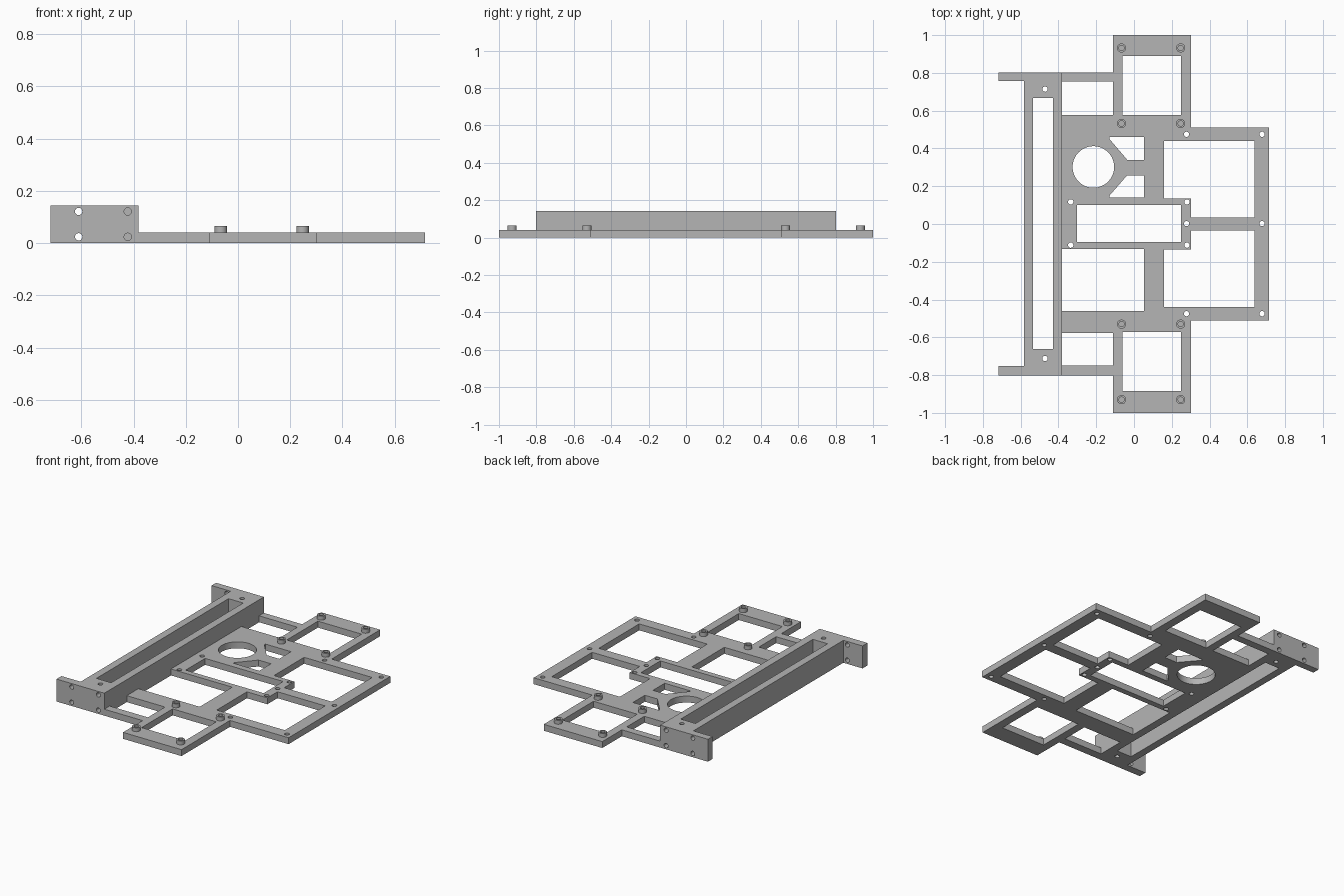
import bpy, bmesh, math
from mathutils import Matrix

if "Cube" in bpy.data.objects:
    bpy.data.objects.remove(bpy.data.objects["Cube"])

grey = bpy.data.materials.new("mid_grey")
grey.diffuse_color = (0.46, 0.46, 0.46, 1)
grey.use_nodes = True
grey.node_tree.nodes["Principled BSDF"].inputs["Base Color"].default_value = grey.diffuse_color


def circle(x, y, r, n=32):
    return [(x + r * math.cos(2 * math.pi * i / n),
             y + r * math.sin(2 * math.pi * i / n)) for i in range(n)]


def rect(x0, x1, y0, y1):
    return [(x0, y0), (x1, y0), (x1, y1), (x0, y1)]


def slab(name, loops, z0, z1, matrix=None):
    """Extrude an outline (first loop) with holes (other loops) from z0 to z1."""
    cu = bpy.data.curves.new(name + "_profile", 'CURVE')
    cu.dimensions = '2D'
    cu.fill_mode = 'BOTH'
    cu.extrude = (z1 - z0) / 2
    for pts in loops:
        sp = cu.splines.new('POLY')
        sp.points.add(len(pts) - 1)
        for p, (x, y) in zip(sp.points, pts):
            p.co = (x, y, 0, 1)
        sp.use_cyclic_u = True
    tmp = bpy.data.objects.new(name + "_tmp", cu)
    bpy.context.collection.objects.link(tmp)
    bpy.context.view_layer.update()
    dg = bpy.context.evaluated_depsgraph_get()
    me = bpy.data.meshes.new_from_object(tmp.evaluated_get(dg))
    bpy.data.objects.remove(tmp)
    bm = bmesh.new()
    bm.from_mesh(me)
    bmesh.ops.remove_doubles(bm, verts=bm.verts, dist=1e-5)
    bmesh.ops.translate(bm, verts=bm.verts, vec=(0, 0, (z0 + z1) / 2))
    if matrix:
        bm.transform(matrix)
    bmesh.ops.recalc_face_normals(bm, faces=bm.faces)
    bm.to_mesh(me)
    bm.free()
    me.name = name
    me.materials.clear()
    me.materials.append(grey)
    ob = bpy.data.objects.new(name, me)
    bpy.context.collection.objects.link(ob)
    bpy.ops.object.select_all(action='DESELECT')
    ob.select_set(True)
    bpy.context.view_layer.objects.active = ob
    bpy.ops.object.shade_smooth_by_angle(angle=math.radians(30))
    return ob


T = 0.041   # plate thickness
H = 0.143   # bracket height

# Base plate: outer outline with the notches that open towards the bracket
outline = [
    (-0.11, 1.0), (-0.11, 0.803), (-0.38, 0.803), (-0.38, 0.755), (-0.11, 0.755),
    (-0.11, 0.577), (-0.38, 0.577), (-0.38, -0.132), (0.052, -0.132),
    (0.052, -0.46), (-0.38, -0.46), (-0.38, -0.577), (-0.11, -0.577),
    (-0.11, -0.75), (-0.38, -0.75), (-0.38, -0.803), (-0.11, -0.803),
    (-0.11, -1.0), (0.302, -1.0), (0.302, -0.512), (0.715, -0.512),
    (0.715, 0.512), (0.302, 0.512), (0.302, 1.0)]
windows = [
    rect(-0.06, 0.248, 0.577, 0.89),
    rect(-0.06, 0.248, -0.885, -0.573),
    rect(-0.302, 0.248, -0.096, 0.1),
    circle(-0.215, 0.302, 0.11, 64),
    [(-0.13, 0.46), (-0.13, 0.45), (-0.036, 0.34), (0.052, 0.34), (0.052, 0.46)],
    [(-0.13, 0.14), (-0.13, 0.15), (-0.036, 0.258), (0.052, 0.258), (0.052, 0.14)]]
# Stepped windows on the right, one each side of the middle bar
for s in (1, -1):
    windows.append([(0.158, 0.136 * s), (0.302, 0.136 * s), (0.302, 0.034 * s),
                    (0.638, 0.034 * s), (0.638, 0.44 * s), (0.158, 0.44 * s)])
screws = [(-0.335, 0.117), (0.28, 0.117), (-0.335, -0.112), (0.28, -0.112)]
screws += [(x, y) for x in (0.278, 0.678) for y in (-0.475, 0.002, 0.475)]
slab("base_plate", [outline] + windows + [circle(x, y, 0.014) for x, y in screws], 0, T)

# Hollow standoffs on the two end frames
for i, (x, y) in enumerate((x, y) for x in (-0.066, 0.247)
                           for y in (-0.93, -0.53, 0.532, 0.932)):
    slab(f"standoff_{i + 1}", [circle(x, y, 0.024), circle(x, y, 0.014)], T, 0.066)

# Tall slotted rail with a vertical hole in each end block
slab("bracket_rail", [rect(-0.582, -0.38, -0.753, 0.757),
                      rect(-0.534, -0.43, -0.663, 0.667),
                      circle(-0.471, 0.714, 0.014), circle(-0.471, -0.712, 0.014)], 0, H)

# End plates with four cross holes, profile drawn in x-z and extruded along y
stand_up = Matrix(((1, 0, 0, 0), (0, 0, 1, 0), (0, 1, 0, 0), (0, 0, 0, 1)))
holes = [circle(x, z, 0.014) for x in (-0.61, -0.422) for z in (0.024, 0.121)]
for name, y0, y1 in (("front_end_plate", -0.803, -0.753), ("back_end_plate", 0.757, 0.803)):
    slab(name, [rect(-0.717, -0.38, 0, H)] + holes, y0, y1, stand_up)
